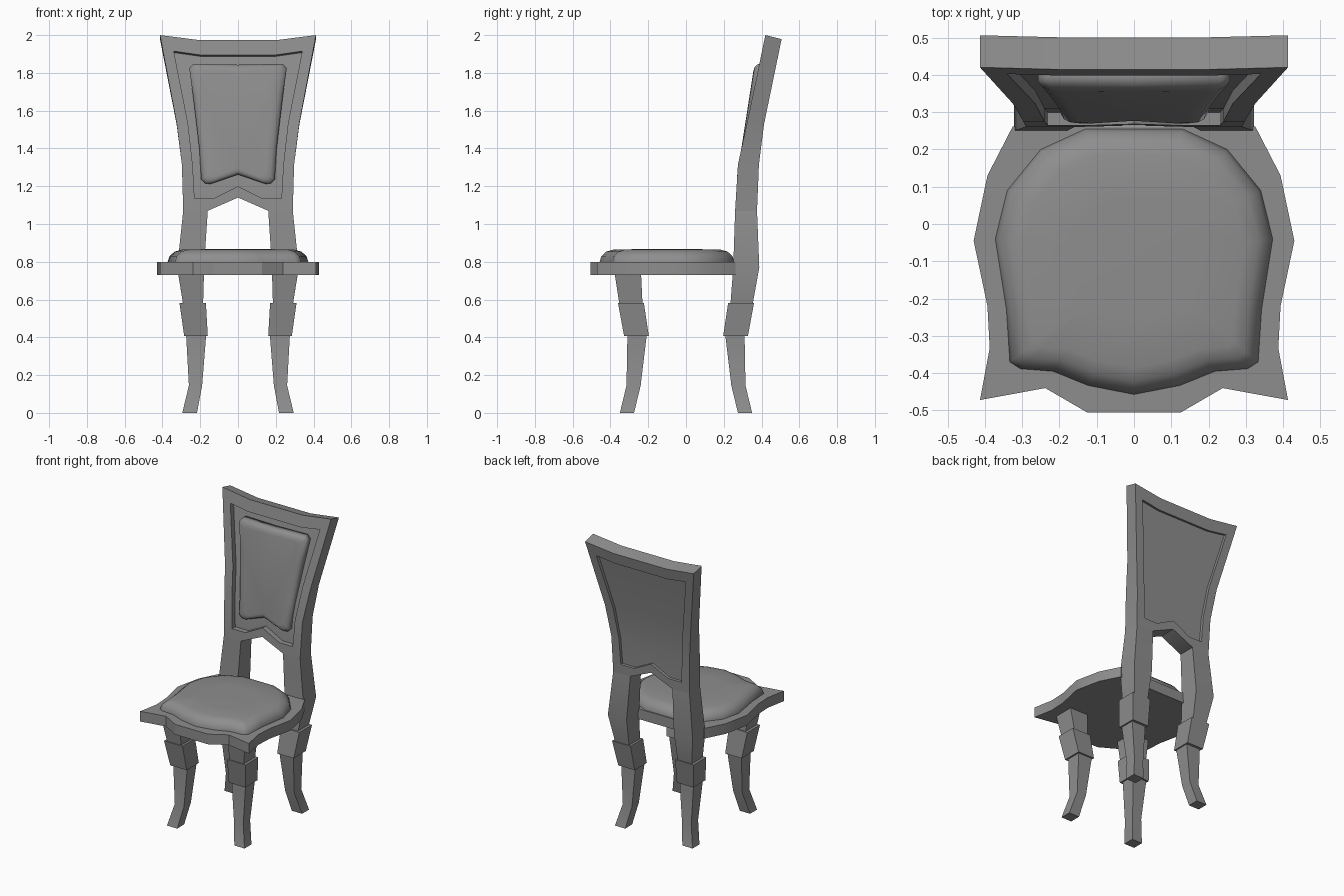
import bpy, bmesh, math
from mathutils import Vector

if "Cube" in bpy.data.objects:
    bpy.data.objects.remove(bpy.data.objects["Cube"])

# Dark grey finish shared by every part
dark = bpy.data.materials.new("dark_grey")
dark.diffuse_color = (.27, .27, .27, 1)
dark.use_nodes = True
dark.node_tree.nodes["Principled BSDF"].inputs["Base Color"].default_value = dark.diffuse_color


def finish(name, bm, mirror="", smooth=False):
    for ax in mirror:
        s = Vector((-1, 1, 1)) if ax == "X" else Vector((1, -1, 1))
        dup = bmesh.ops.duplicate(bm, geom=bm.verts[:] + bm.edges[:] + bm.faces[:])
        bmesh.ops.scale(bm, vec=s, verts=[g for g in dup["geom"] if isinstance(g, bmesh.types.BMVert)])
    bmesh.ops.remove_doubles(bm, verts=bm.verts[:], dist=0.0005)
    bmesh.ops.recalc_face_normals(bm, faces=bm.faces[:])
    # Smooth shading; hard parts keep edges above 25 degrees sharp
    for f in bm.faces:
        f.smooth = True
    for e in bm.edges:
        e.smooth = smooth or e.calc_face_angle(math.pi) < math.radians(25)
    me = bpy.data.meshes.new(name)
    bm.to_mesh(me)
    bm.free()
    me.materials.append(dark)
    ob = bpy.data.objects.new(name, me)
    bpy.context.collection.objects.link(ob)
    return ob


def loft(name, loops, mirror="", smooth=False):
    """Skin a stack of equal-length loops and cap both ends."""
    bm = bmesh.new()
    rings = [[bm.verts.new(p) for p in lp] for lp in loops]
    n = len(rings[0])
    for a, b in zip(rings, rings[1:]):
        for i in range(n):
            bm.faces.new((a[i], a[(i + 1) % n], b[(i + 1) % n], b[i]))
    bm.faces.new(rings[0])
    bm.faces.new(rings[-1])
    return finish(name, bm, mirror, smooth)


def box_loft(name, sections, mirror):
    """Sections are (x0, x1, y0, y1, z)."""
    return loft(name, [[(a, c, z), (b, c, z), (b, d, z), (a, d, z)]
                       for a, b, c, d, z in sections], mirror)


def both_sides(half):
    return half + [(-x, y) for x, y in reversed(half) if x > 0]


# Side curve of the backrest: (z, front y, back y)
CURVE = [(.57, .235, .352), (.77, .25, .388), (1.07, .26, .376),
         (1.315, .275, .386), (1.535, .323, .413), (2.0, .42, .506)]


def curve_at(z):
    for a, b in zip(CURVE, CURVE[1:]):
        if z <= b[0]:
            break
    t = (z - a[0]) / (b[0] - a[0])
    return a[1] + t * (b[1] - a[1]), a[2] + t * (b[2] - a[2])


def slab(name, rows, inset_front=0.0, inset_back=0.0):
    """Half grid of (x, z) points given thickness along the curve, then mirrored."""
    bm = bmesh.new()
    layers = []
    for back in (False, True):
        grid = []
        for row in rows:
            line = []
            for x, z in row:
                yf, yb = curve_at(z)
                y = yb - inset_back if back else yf + inset_front
                lean = 0.25 * max(0, (z - 1.3) / 0.7)
                line.append(bm.verts.new((x, y, z - (y - yf) * lean)))
            grid.append(line)
        layers.append(grid)
    nr, nc = len(rows), len(rows[0])
    for g in layers:
        for r in range(nr - 1):
            for c in range(nc - 1):
                bm.faces.new((g[r][c], g[r][c + 1], g[r + 1][c + 1], g[r + 1][c]))
    rim = ([(0, c) for c in range(nc)] + [(r, nc - 1) for r in range(1, nr)]
           + [(nr - 1, c) for c in range(nc - 2, -1, -1)] + [(r, 0) for r in range(nr - 2, 0, -1)])
    f, b = layers
    for (r, c), (s, d) in zip(rim, rim[1:] + rim[:1]):
        if rows[r][c][0] == 0 and rows[s][d][0] == 0:
            continue  # centre line stays open for the mirror
        bm.faces.new((f[r][c], f[s][d], b[s][d], b[r][c]))
    return finish(name, bm, "X")


# Seat board
seat = both_sides([(.126, -.505), (.238, -.44), (.413, -.472), (.387, -.333), (.393, -.22),
                   (.43, -.045), (.393, .13), (.325, .262)])
loft("seat_board", [[(x, y, z) for x, y in seat] for z in (.73, .80)])

# Seat cushion
pad = both_sides([(0, -.457), (.123, -.433), (.217, -.395), (.305, -.388), (.333, -.37), (.342, -.23),
                  (.372, -.04), (.34, .09), (.25, .20), (.13, .255)])
loft("seat_cushion", [[(x * s, -.1 + (y + .1) * s, z) for x, y in pad] for z, s in
                      ((.79, 1), (.80, 1), (.83, .975), (.854, .90), (.864, .80), (.867, .45))], smooth=True)

# Backrest posts running down into the rear legs
slab("back_posts", [[(.29, .57), (.185, .57)], [(.322, .77), (.18, .77)], [(.29, 1.07), (.16, 1.07)]])

# Backrest frame
slab("back_frame", [[(0, 1.14), (0, 1.20)], [(.16, 1.07), (.13, 1.135)], [(.29, 1.07), (.23, 1.135)],
                    [(.297, 1.315), (.24, 1.315)], [(.325, 1.535), (.265, 1.535)],
                    [(.413, 2.0), (.34, 1.915)], [(.20, 1.973), (.20, 1.895)], [(0, 1.973), (0, 1.895)]])

# Recessed panel inside the frame
slab("back_panel", [[(.23, 1.135), (.13, 1.135), (0, 1.20)], [(.24, 1.315), (.14, 1.315), (0, 1.315)],
                    [(.265, 1.535), (.16, 1.535), (0, 1.535)], [(.34, 1.915), (.20, 1.895), (0, 1.895)]],
     .035, .02)

# Backrest cushion
pad = both_sides([(0, 1.262), (.145, 1.212), (.175, 1.215), (.195, 1.235), (.205, 1.40), (.22, 1.53),
                  (.238, 1.68), (.258, 1.825), (.235, 1.848), (0, 1.843)])
loops = []
for off, s in ((.06, 1), (.025, 1), (.012, .96), (.003, .88), (0, .75)):
    pts = [(x * s, 1.53 + (z - 1.53) * (s + 1) / 2) for x, z in pad]
    loops.append([(x, .262 + (z - 1.2) * .155 + off, z) for x, z in pts])
loft("back_cushion", loops, smooth=True)

# Legs: front thighs, then knee sleeves and lower legs mirrored to all corners
box_loft("front_thighs", [(.185, .29, -.352, -.23, .57), (.18, .317, -.378, -.238, .74)], "X")
box_loft("leg_knees", [(.16, .285, .197, .328, .408), (.17, .31, .223, .36, .582)], "XY")
box_loft("lower_legs", [(.217, .295, .275, .35, 0), (.19, .26, .24, .315, .145),
                        (.168, .275, .207, .31, .42)], "XY")
